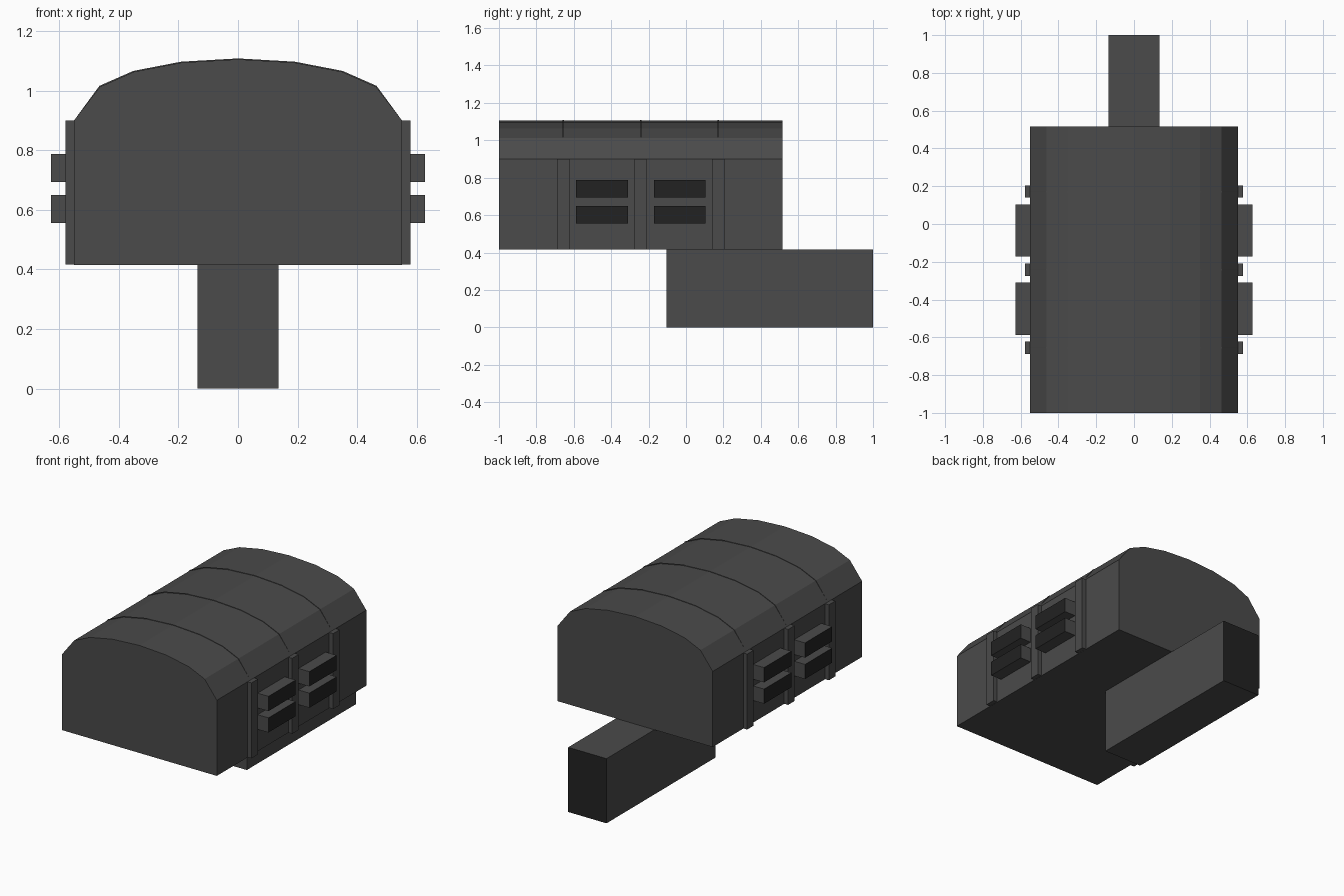
import bpy, bmesh
from mathutils import Vector

if "Cube" in bpy.data.objects:
    bpy.data.objects.remove(bpy.data.objects["Cube"])


def material(name, value):
    m = bpy.data.materials.new(name)
    m.diffuse_color = (value, value, value, 1)
    m.use_nodes = True
    m.node_tree.nodes["Principled BSDF"].inputs["Base Color"].default_value = m.diffuse_color
    return m


GREY = material("dark grey", 0.069)
BLACK = material("near black", 0.016)


def finish(name, bm, dark_dir=None):
    """Make an object; faces pointing along dark_dir become near black."""
    bmesh.ops.recalc_face_normals(bm, faces=bm.faces[:])
    if dark_dir:
        for f in bm.faces:
            f.material_index = int(f.normal.dot(Vector(dark_dir)) > 0.9)
    me = bpy.data.meshes.new(name)
    bm.to_mesh(me)
    bm.free()
    me.materials.append(GREY)
    me.materials.append(BLACK)
    ob = bpy.data.objects.new(name, me)
    bpy.context.collection.objects.link(ob)
    return ob


def box(name, lo, hi, dark_dir=None):
    bm = bmesh.new()
    bmesh.ops.create_cube(bm, size=1)
    for v in bm.verts:
        v.co = [(a + b) / 2 + c * (b - a) for a, b, c in zip(lo, hi, v.co)]
    return finish(name, bm, dark_dir)


def extrude_profile(name, pts, y0, y1):
    bm = bmesh.new()
    face = bm.faces.new([bm.verts.new((x, y0, z)) for x, z in pts])
    new = bmesh.ops.extrude_face_region(bm, geom=[face])["geom"]
    bmesh.ops.translate(bm, vec=(0, y1 - y0, 0),
                        verts=[g for g in new if isinstance(g, bmesh.types.BMVert)])
    return finish(name, bm)


# Vaulted main body
half = [(0.55, 0.90), (0.463, 1.013), (0.35, 1.063), (0.19, 1.094)]
roof = half + [(0, 1.105)] + [(-x, z) for x, z in reversed(half)]
extrude_profile("vaulted_body", [(0.55, 0.415)] + roof + [(-0.55, 0.415)], -1.0, 0.515)

# Thin bands over the roof, each ending in a pair of side ribs
for i, y in enumerate((-0.656, -0.243, 0.172)):
    outer = [(x * 1.004, z + 0.003) for x, z in roof]
    outer[0], outer[-1] = roof[0], roof[-1]
    inner = [(x * 0.99, z - 0.01) for x, z in reversed(roof)]
    extrude_profile(f"roof_band_{i + 1}", outer + inner, y - 0.004, y + 0.004)
    for side, s in (("right", 1), ("left", -1)):
        x0, x1 = sorted((s * 0.54, s * 0.578))
        box(f"{side}_rib_{i + 1}", (x0, y - 0.033, 0.416), (x1, y + 0.033, 0.90))

# Side vents with dark outer faces
for side, s in (("right", 1), ("left", -1)):
    x0, x1 = sorted((s * 0.54, s * 0.627))
    for i, y in enumerate((-0.449, -0.034)):
        for level, z0, z1 in (("lower", 0.556, 0.65), ("upper", 0.693, 0.788)):
            box(f"{side}_{level}_vent_{i + 1}", (x0, y - 0.138, z0),
                (x1, y + 0.138, z1), (s, 0, 0))

# Rear beam with dark end
box("rear_beam", (-0.136, -0.105, 0), (0.136, 1.0, 0.415), (0, 1, 0))
